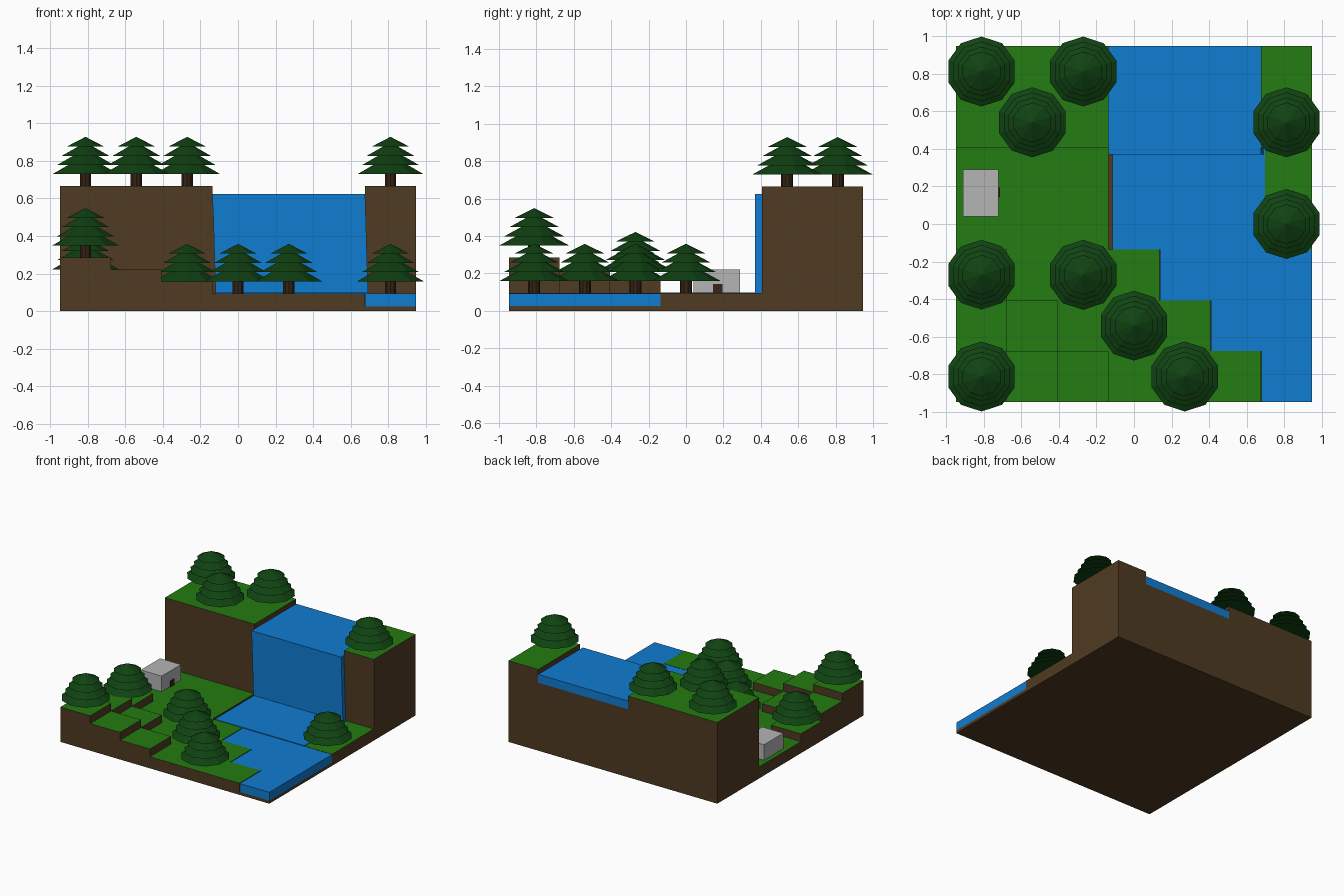
import bpy, bmesh, math

if "Cube" in bpy.data.objects:
    bpy.data.objects.remove(bpy.data.objects["Cube"])

def material(name, rgb):
    m = bpy.data.materials.new(name)
    m.diffuse_color = (*rgb, 1)
    m.use_nodes = True
    m.node_tree.nodes["Principled BSDF"].inputs["Base Color"].default_value = m.diffuse_color
    return m

GRASS = material("grass green", (0.017, 0.20, 0.006))
DIRT = material("dirt brown", (0.080, 0.043, 0.016))
WATER = material("water blue", (0.005, 0.20, 0.64))
LEAF = material("pine green", (0.005, 0.055, 0.006))
BARK = material("bark brown", (0.035, 0.017, 0.007))
STONE = material("stone grey", (0.46, 0.46, 0.46))

def finish(name, bm, *mats):
    me = bpy.data.meshes.new(name)
    bm.to_mesh(me)
    bm.free()
    for m in mats:
        me.materials.append(m)
    ob = bpy.data.objects.new(name, me)
    bpy.context.collection.objects.link(ob)
    return ob

def box(bm, x0, x1, y0, y1, z0, z1, skew=0.0):
    """Box between limits; skew shifts the bottom along x."""
    ret = bmesh.ops.create_cube(bm, size=1)
    for v in ret["verts"]:
        top = v.co.z > 0
        v.co = (x1 if v.co.x > 0 else x0, y1 if v.co.y > 0 else y0, z1 if top else z0)
        if not top:
            v.co.x += skew

# Terrain: 7 x 7 stepped cells
N, HALF = 7, 0.947
CELL = 2 * HALF / N
CLIFF, GROUND, BED, STREAM_BED = 0.665, 0.095, 0.025, 0.557
STEP = 0.0635

def edge(i):
    return -HALF + i * CELL

def height(i, j):
    if not (0 <= i < N and 0 <= j < N):
        return 0.0
    if j >= 5:                                   # back cliff with a stream channel
        return STREAM_BED if 3 <= i <= 5 else CLIFF
    if j >= 3:                                   # pond between two banks
        return BED if 3 <= i <= 5 else GROUND
    if i >= 6 - j:                               # diagonal river
        return BED
    return GROUND + STEP * max(0, 3 - i - j)     # stepped corner hill

bm = bmesh.new()

def quad(*pts):
    f = bm.faces.new([bm.verts.new(p) for p in pts])
    return f

for i in range(N):
    for j in range(N):
        h = height(i, j)
        x0, x1, y0, y1 = edge(i), edge(i + 1), edge(j), edge(j + 1)
        f = quad((x0, y0, h), (x1, y0, h), (x1, y1, h), (x0, y1, h))
        f.material_index = 1 if h in (BED, STREAM_BED) else 0
        f = quad((x0, y1, 0), (x1, y1, 0), (x1, y0, 0), (x0, y0, 0))
        f.material_index = 1
        sides = [(0, -1, (x0, y0), (x1, y0)), (1, 0, (x1, y0), (x1, y1)),
                 (0, 1, (x1, y1), (x0, y1)), (-1, 0, (x0, y1), (x0, y0))]
        for di, dj, a, b in sides:
            low = height(i + di, j + dj)
            if h > low:
                f = quad((*a, low), (*b, low), (*b, h), (*a, h))
                f.material_index = 1
bmesh.ops.remove_doubles(bm, verts=bm.verts, dist=1e-5)
finish("terrain", bm, GRASS, DIRT)

# Water: upper stream, fall, pond and diagonal river
bm = bmesh.new()
box(bm, edge(3), edge(6), edge(6), HALF, STREAM_BED, 0.625)
box(bm, edge(3), edge(6), 0.37, edge(6), STREAM_BED, 0.625)
finish("upper_stream", bm, WATER)

bm = bmesh.new()
box(bm, edge(3), edge(6), 0.37, edge(5), 0.09, 0.625, skew=0.016)
finish("waterfall", bm, WATER)

bm = bmesh.new()
box(bm, edge(3) + 0.02, edge(6) + 0.022, edge(3), edge(5), BED, 0.099)
finish("pond", bm, WATER)

bm = bmesh.new()
for j in range(3):
    box(bm, edge(6 - j) + 0.003, HALF, edge(j), edge(j + 1), BED, 0.093)
finish("river", bm, WATER)

# Stone hut with a door
bm = bmesh.new()
box(bm, -0.91, -0.72, 0.04, 0.29, GROUND, 0.222)
finish("hut", bm, STONE)
bm = bmesh.new()
box(bm, -0.722, -0.712, 0.145, 0.195, GROUND, 0.142)
finish("hut_door", bm, BARK)

# Pine trees: trunk and four tiers
def cone(bm, x, y, z, h, r1, r2):
    ret = bmesh.ops.create_cone(bm, cap_ends=True, segments=10, radius1=r1, radius2=r2, depth=h)
    bmesh.ops.translate(bm, verts=ret["verts"], vec=(x, y, z + h / 2))

def pine(n, x, y, z):
    bm = bmesh.new()
    cone(bm, x, y, z, 0.08, 0.032, 0.032)
    finish(f"trunk_{n}", bm, BARK)
    bm = bmesh.new()
    for k in range(4):
        r = 0.186 - 0.027 * k
        cone(bm, x, y, z + 0.064 + 0.049 * k, 0.052, r, 0 if k == 3 else r - 0.095)
    finish(f"pine_tiers_{n}", bm, LEAF)

for n, (i, j) in enumerate([(0, 6), (2, 6), (1, 5), (6, 5), (6, 3),
                            (0, 2), (2, 2), (3, 1), (4, 0), (0, 0)]):
    pine(n, edge(i + 0.5), edge(j + 0.5), height(i, j))
